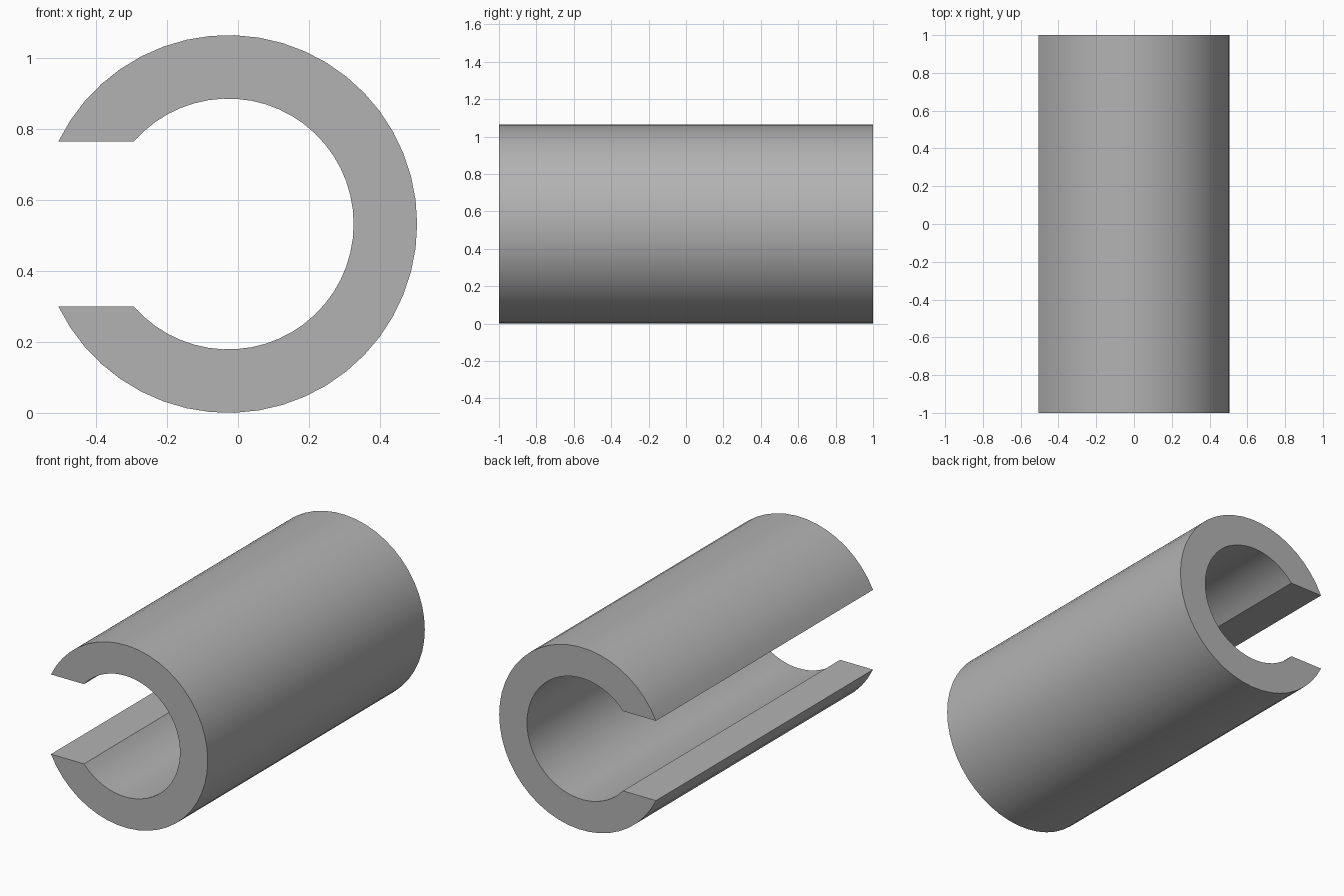
import bpy
import bmesh
import math
from mathutils import Vector

cube = bpy.data.objects.get("Cube")
if cube:
    bpy.data.objects.remove(cube, do_unlink=True)

# Tube dimensions
CENTRE_X, CENTRE_Z = -0.0275, 0.5325
OUTER_R, INNER_R = 0.5325, 0.3535
SLOT_HALF = 0.2325
LENGTH = 2.0
STEPS = 42

grey = bpy.data.materials.new("plain grey")
grey.use_nodes = True
colour = (0.45, 0.45, 0.45, 1)
grey.diffuse_color = colour
grey.node_tree.nodes["Principled BSDF"].inputs["Base Color"].default_value = colour


def open_arc(bm, radius):
    """Arc in the front plane that stops at the slot's flat lips."""
    end = math.pi - math.asin(SLOT_HALF / radius)
    angles = [end * (2 * i / STEPS - 1) for i in range(STEPS + 1)]
    return [bm.verts.new((CENTRE_X + radius * math.cos(a), -LENGTH / 2,
                          CENTRE_Z + radius * math.sin(a))) for a in angles]


# C-shaped section, swept along the length
bm = bmesh.new()
outer, inner = open_arc(bm, OUTER_R), open_arc(bm, INNER_R)
for i in range(STEPS):
    bm.faces.new((outer[i], outer[i + 1], inner[i + 1], inner[i]))
section = bm.faces[:]
swept = bmesh.ops.extrude_face_region(bm, geom=section, use_keep_orig=True)
bmesh.ops.translate(bm, vec=Vector((0, LENGTH, 0)),
                    verts=[g for g in swept["geom"] if isinstance(g, bmesh.types.BMVert)])
bmesh.ops.recalc_face_normals(bm, faces=bm.faces[:])
mesh = bpy.data.meshes.new("slotted_tube")
bm.to_mesh(mesh)
bm.free()
mesh.materials.append(grey)
tube = bpy.data.objects.new("slotted_tube", mesh)
bpy.context.collection.objects.link(tube)

# Round walls smooth, rims and lips sharp
bpy.ops.object.select_all(action='DESELECT')
tube.select_set(True)
bpy.context.view_layer.objects.active = tube
bpy.ops.object.shade_smooth_by_angle(angle=math.radians(30))
